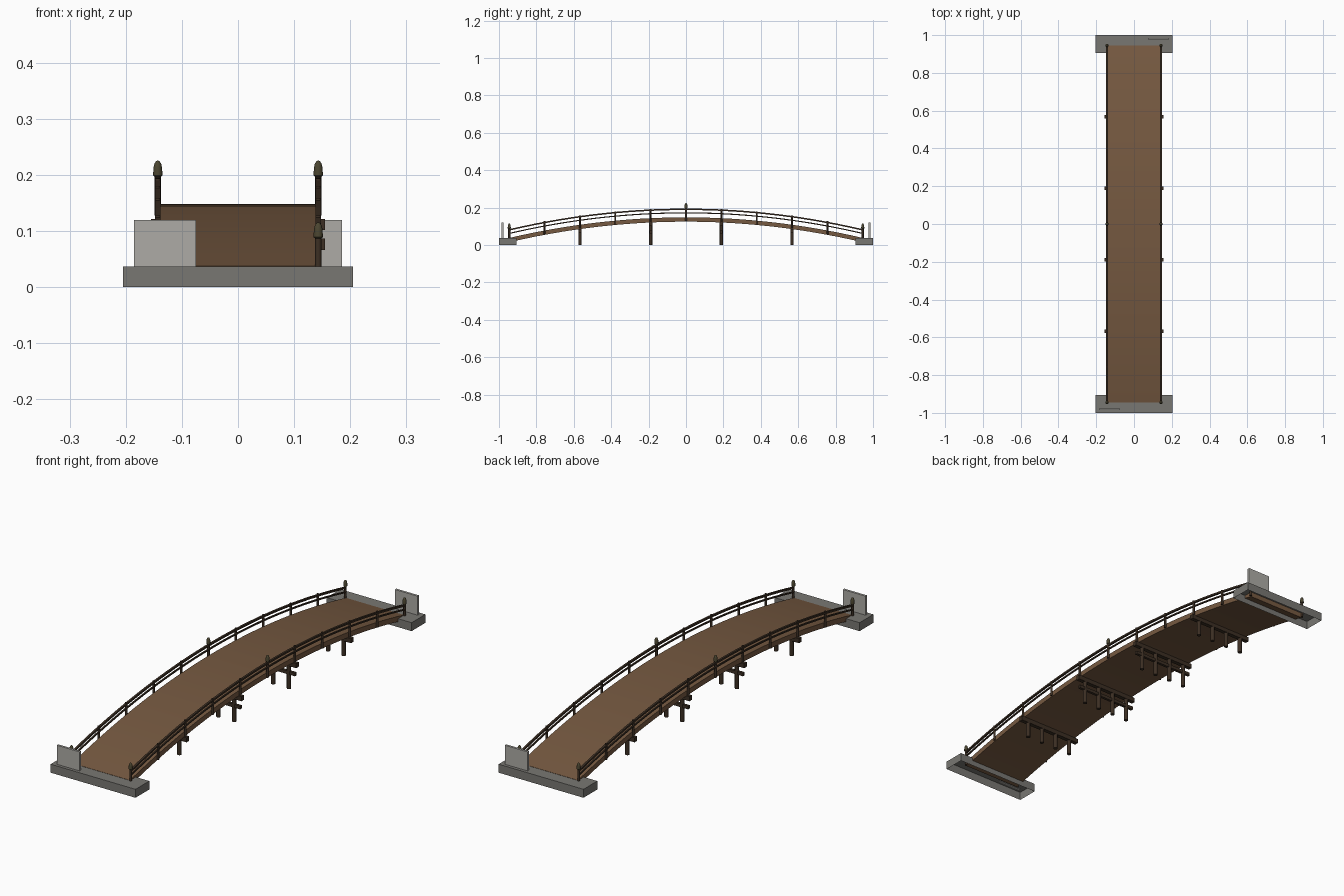
import bpy, bmesh, math

if "Cube" in bpy.data.objects:
    bpy.data.objects.remove(bpy.data.objects["Cube"])

HALF = 0.945          # half length of the deck
STEP = 0.189          # railing post spacing
RAIL_X = 0.143


def arch(y):
    """Height of the deck's walking surface at y."""
    return 0.038 + 0.11 * (1 - (y / HALF) ** 2)


def material(name, rgb):
    m = bpy.data.materials.new(name)
    m.diffuse_color = (*rgb, 1)
    m.use_nodes = True
    m.node_tree.nodes["Principled BSDF"].inputs["Base Color"].default_value = m.diffuse_color
    return m


WOOD = material("deck_wood", (0.18, 0.10, 0.052))
DARK = material("dark_wood", (0.045, 0.028, 0.017))
BRONZE = material("bronze", (0.07, 0.06, 0.03))
STONE = material("stone", (0.19, 0.185, 0.17))
PALE = material("pale_stone", (0.42, 0.41, 0.38))


def finish(name, bm, mat, smooth=False):
    bmesh.ops.recalc_face_normals(bm, faces=bm.faces)
    me = bpy.data.meshes.new(name)
    bm.to_mesh(me)
    bm.free()
    me.materials.append(mat)
    ob = bpy.data.objects.new(name, me)
    bpy.context.collection.objects.link(ob)
    if smooth:
        bpy.ops.object.select_all(action='DESELECT')
        ob.select_set(True)
        bpy.context.view_layer.objects.active = ob
        bpy.ops.object.shade_smooth_by_angle(angle=math.radians(40))
    return ob


def box(name, x, y, z, mat, open_bottom=False):
    bm = bmesh.new()
    bmesh.ops.create_cube(bm, size=1)
    for v in bm.verts:
        v.co = [r[0] + (c + 0.5) * (r[1] - r[0]) for c, r in zip(v.co, (x, y, z))]
    if open_bottom:
        bm.normal_update()
        bmesh.ops.delete(bm, geom=[f for f in bm.faces if f.normal.z < -0.5],
                         context='FACES_ONLY')
    return finish(name, bm, mat)


def lathe(name, x, y, profile, mat, sides=12):
    """Turned part from (radius, z) pairs, closed at both ends."""
    bm = bmesh.new()
    rings = [[bm.verts.new((x + r * math.cos(a), y + r * math.sin(a), z))
              for a in (2 * math.pi * i / sides for i in range(sides))]
             for r, z in profile]
    for lo, hi in zip(rings, rings[1:]):
        for i in range(sides):
            j = (i + 1) % sides
            bm.faces.new((lo[i], lo[j], hi[j], hi[i]))
    bm.faces.new(rings[0])
    bm.faces.new(rings[-1])
    return finish(name, bm, mat, True)


def arched_beam(name, x0, x1, low, high, mat, segs=40):
    """Rectangular section swept along the arch; low/high are offsets from the deck."""
    bm = bmesh.new()
    rings = []
    for i in range(segs + 1):
        y = -HALF + 2 * HALF * i / segs
        z = arch(y)
        rings.append([bm.verts.new(p) for p in
                      ((x0, y, z + low), (x1, y, z + low), (x1, y, z + high), (x0, y, z + high))])
    for a, b in zip(rings, rings[1:]):
        for i in range(4):
            j = (i + 1) % 4
            bm.faces.new((a[i], a[j], b[j], b[i]))
    bm.faces.new(rings[0])
    bm.faces.new(rings[-1])
    return finish(name, bm, mat, True)


# Arched deck
arched_beam("deck", -0.14, 0.14, -0.023, 0, WOOD)

# Railings: two rails and eleven posts a side, capped at the ends and centre
for s, side in ((-1, "left"), (1, "right")):
    x = s * RAIL_X
    arched_beam(f"{side}_top_rail", x - 0.0045, x + 0.0045, 0.039, 0.047, DARK)
    arched_beam(f"{side}_middle_rail", x - 0.003, x + 0.003, 0.021, 0.027, DARK)
    for k in range(-5, 6):
        y = k * STEP
        z = arch(y)
        capped = k in (-5, 0, 5)
        r = 0.0055 if capped else 0.005
        top = z + (0.053 if capped else 0.05)
        lathe(f"{side}_rail_post", x, y, [(r, z - 0.02), (r, top)], DARK)
        if capped:
            cap = [(0.006, 0.049), (0.0082, 0.051), (0.008, 0.059), (0.0074, 0.066),
                   (0.006, 0.072), (0.0035, 0.076), (0.0008, 0.0775)]
            lathe(f"{side}_post_cap", x, y, [(q, z + h) for q, h in cap], BRONZE)

# Trestles: four round legs under a cross beam, tied lower down on the tall ones
for k in (-3, -1, 1, 3):
    y = k * STEP
    under = arch(y) - 0.022
    for x in (-0.114, -0.038, 0.038, 0.114):
        lathe("trestle_leg", x, y, [(0.009, 0), (0.009, under)], DARK)
    box("trestle_beam", (-0.155, 0.155), (y - 0.009, y + 0.009), (under - 0.02, under), DARK)
    if abs(k) == 1:
        box("trestle_tie", (-0.147, 0.147), (y - 0.006, y + 0.006), (0.063, 0.077), DARK)

# Stone abutments and one upright slab at opposite corners
for s, end in ((-1, "front"), (1, "back")):
    ys = sorted((s * 0.905, s * 1.0))
    box(f"{end}_abutment", (-0.205, 0.205), ys, (0, 0.037), STONE, open_bottom=True)
    box(f"{end}_slab", sorted((s * 0.075, s * 0.185)), sorted((s * 0.976, s * 0.986)),
        (0.035, 0.12), PALE)
